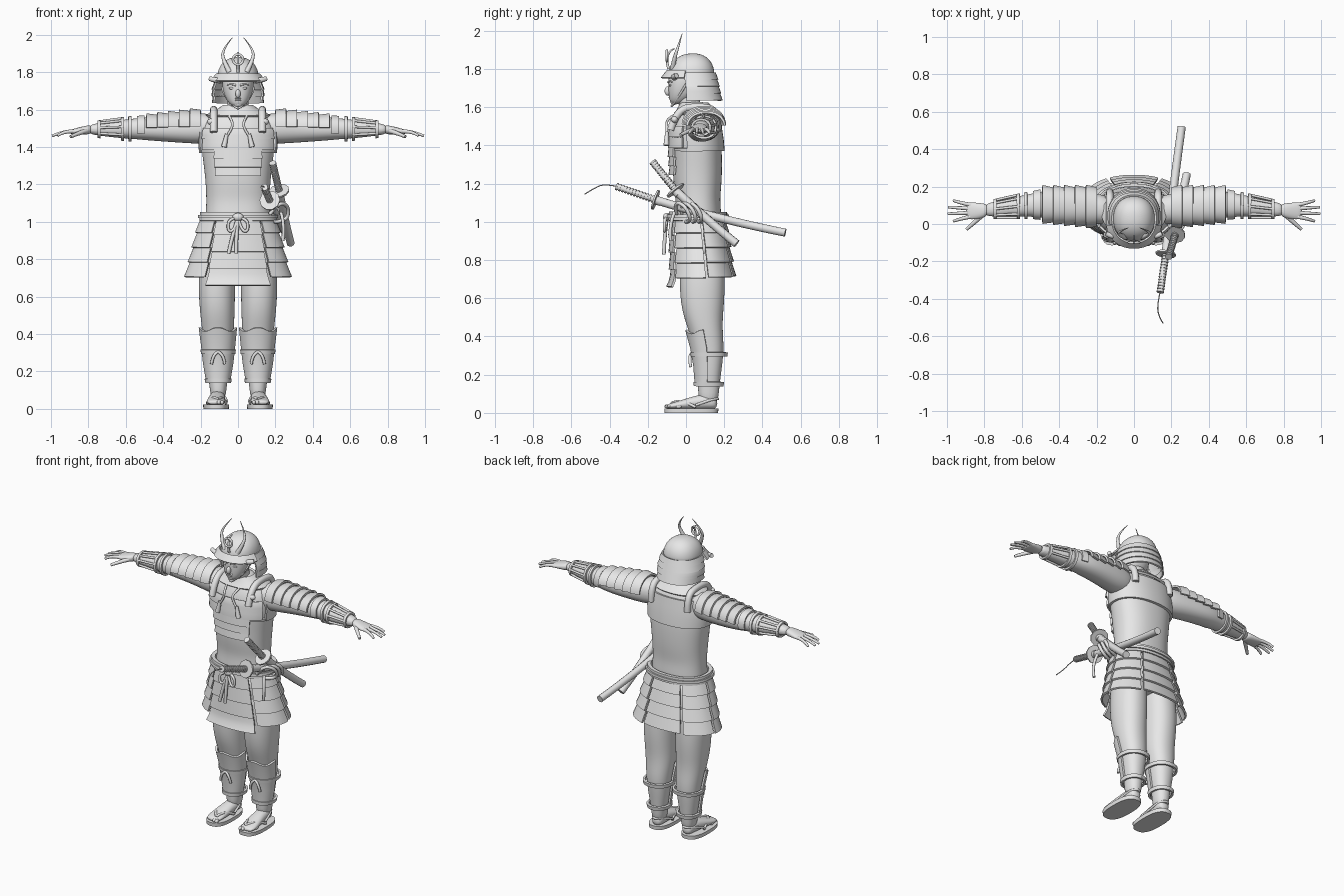
import bpy, bmesh
from math import sin, cos, pi, radians
from mathutils import Vector

cube = bpy.data.objects.get("Cube")
if cube:
    bpy.data.objects.remove(cube, do_unlink=True)

grey = bpy.data.materials.new("plain grey")
grey.use_nodes = True
tone = (0.8, 0.8, 0.8, 1)
grey.diffuse_color = tone
grey.node_tree.nodes["Principled BSDF"].inputs["Base Color"].default_value = tone

parts = []
AXES = {"Z": lambda u, v, t: (u, v, t), "X": lambda u, v, t: (t, u, v), "Y": lambda u, v, t: (u, t, v)}


def bake(name, data, modifiers=()):
    """Turn data plus modifiers into a plain mesh object."""
    temp = bpy.data.objects.new(name, data)
    bpy.context.collection.objects.link(temp)
    for kind, settings in modifiers:
        mod = temp.modifiers.new(kind, kind)
        for key, value in settings.items():
            setattr(mod, key, value)
    graph = bpy.context.evaluated_depsgraph_get()
    mesh = bpy.data.meshes.new_from_object(temp.evaluated_get(graph))
    bpy.data.objects.remove(temp, do_unlink=True)
    obj = bpy.data.objects.new(name, mesh)
    bpy.context.collection.objects.link(obj)
    mesh.materials.clear()
    mesh.materials.append(grey)
    parts.append(obj)
    return obj


def finish(name, bm, modifiers=()):
    bmesh.ops.recalc_face_normals(bm, faces=bm.faces)
    mesh = bpy.data.meshes.new(name)
    bm.to_mesh(mesh)
    bm.free()
    return bake(name, mesh, modifiers)


def section(table, t):
    """Cross-section (centre, radii) of a form at t, from rows sorted by t."""
    t = min(max(t, table[0][0]), table[-1][0])
    for low, high in zip(table, table[1:]):
        if t <= high[0]:
            f = (t - low[0]) / (high[0] - low[0])
            return [a + (b - a) * f for a, b in zip(low[1:], high[1:])]


def point(table, t, angle, off=0, axis="Z", side=1, power=2.2):
    cu, cv, ru, rv = section(table, t)
    s, c = sin(angle), cos(angle)
    bend = lambda w: (abs(w) ** (2 / power)) * (1 if w > 0 else -1)
    x, y, z = AXES[axis](cu + (ru + off) * bend(s), cv - (rv + off) * bend(c), t)
    return Vector((x * side, y, z))


def loft(name, table, axis="Z", side=1, n=20, level=2, power=2.2):
    bm = bmesh.new()
    rings = [[bm.verts.new(point(table, row[0], 2 * pi * i / n, 0, axis, side, power)) for i in range(n)] for row in table]
    for a, b in zip(rings, rings[1:]):
        for i in range(n):
            bm.faces.new((a[i], a[(i + 1) % n], b[(i + 1) % n], b[i]))
    bm.faces.new(rings[0])
    bm.faces.new(rings[-1])
    return finish(name, bm, [("SUBSURF", {"levels": level})] if level else [])


def plate(name, table, a0, a1, t0, t1, off=0.01, rows=1, flare=0, thick=0.012, wave=0, axis="Z", side=1):
    """Armour wrapped round a form, split in overlapping rows."""
    bm = bmesh.new()
    across, steps = max(4, int((a1 - a0) / 8)), 3
    for r in range(rows):
        grid = []
        for j in range(steps + 1):
            t = t0 + (t1 - t0) * (r + j / steps) / rows
            line = []
            for i in range(across + 1):
                u = i / across
                tt = t + wave * cos(4 * pi * u) * (1 - j / steps)
                p = point(table, tt, radians(a0 + (a1 - a0) * u), off + flare * j / steps, axis, side)
                line.append(bm.verts.new(p))
            grid.append(line)
        for p, q in zip(grid, grid[1:]):
            for i in range(across):
                bm.faces.new((p[i], p[i + 1], q[i + 1], q[i]))
    return finish(name, bm, [("SOLIDIFY", {"thickness": thick, "offset": 0})])


def tube(name, pts, r, taper=1, side=1):
    data = bpy.data.curves.new(name, "CURVE")
    data.dimensions, data.bevel_depth, data.bevel_resolution = "3D", r, 3
    data.use_fill_caps = True
    spline = data.splines.new("NURBS")
    spline.points.add(len(pts) - 1)
    for i, (p, co) in enumerate(zip(spline.points, pts)):
        p.co = (co[0] * side, co[1], co[2], 1)
        p.radius = 1 + (taper - 1) * i / (len(pts) - 1)
    spline.order_u = min(3, len(pts))
    spline.use_endpoint_u = True
    spline.resolution_u = 6
    return bake(name, data)


def ball(name, loc, size, side=1):
    bm = bmesh.new()
    bmesh.ops.create_uvsphere(bm, u_segments=16, v_segments=10, radius=1)
    bmesh.ops.scale(bm, vec=size, verts=bm.verts)
    bmesh.ops.translate(bm, vec=(loc[0] * side, loc[1], loc[2]), verts=bm.verts)
    return finish(name, bm)


# Forms as rows of (position, centre, centre, radius, radius)
torso = [(.97, 0, .06, .18, .125), (1.05, 0, .063, .172, .122), (1.12, 0, .063, .17, .115), (1.2, 0, .06, .173, .127),
         (1.3, 0, .06, .183, .13), (1.4, 0, .055, .198, .132), (1.48, 0, .05, .2, .125), (1.54, 0, .055, .185, .11),
         (1.58, 0, .055, .13, .085), (1.61, 0, .045, .075, .065), (1.63, 0, .04, .06, .06)]
skirt = [(.66, 0, .09, .285, .165), (.7, 0, .09, .265, .15), (1.04, 0, .06, .18, .125)]
head = [(1.615, 0, -.045, .028, .03), (1.635, 0, -.035, .05, .052), (1.67, 0, -.012, .073, .08),
        (1.72, 0, .0, .085, .095), (1.78, 0, .01, .088, .1), (1.83, 0, .015, .06, .07)]
dome = [(1.75, 0, .028, .114, .122), (1.79, 0, .028, .112, .122), (1.83, 0, .03, .1, .108), (1.865, 0, .033, .07, .075),
        (1.882, 0, .035, .025, .028)]
nape = [(1.63, 0, .05, .125, .13), (1.7, 0, .045, .13, .12), (1.78, 0, .03, .112, .118)]
leg = [(.04, .106, .118, .04, .05), (.13, .106, .118, .046, .056), (.22, .106, .122, .063, .064),
       (.33, .106, .12, .075, .08), (.42, .107, .105, .086, .088), (.5, .11, .09, .092, .103),
       (.6, .113, .085, .098, .118), (.75, .113, .085, .1, .12), (.92, .095, .07, .09, .11)]
arm = [(.1, .07, 1.5, .07, .07), (.2, .08, 1.5, .085, .085), (.3, .095, 1.498, .08, .076), (.4, .105, 1.497, .076, .068),
       (.48, .105, 1.497, .073, .062), (.56, .1, 1.498, .06, .055), (.66, .09, 1.495, .05, .045),
       (.74, .08, 1.495, .04, .034), (.8, .075, 1.494, .034, .025)]
palm = [(.78, .075, 1.494, .032, .026), (.82, .07, 1.49, .042, .023), (.87, .07, 1.484, .047, .016), (.9, .07, 1.48, .042, .012)]
foot = [(-.1, .122, .034, .04, .012), (-.06, .12, .038, .05, .018), (0, .116, .047, .047, .028), (.06, .112, .055, .042, .038),
        (.12, .108, .06, .042, .04), (.165, .108, .05, .03, .03)]
sole = [(0, .117, .028, .068, .14), (.024, .117, .028, .07, .142)]
shoulder = [(.18, .09, 1.5, .095, .09), (.5, .105, 1.495, .078, .058)]

# Trunk, neck and head
loft("torso", torso, n=28, power=2.3)
loft("neck", [(1.58, 0, .03, .062, .062), (1.64, 0, .01, .056, .058), (1.7, 0, .01, .056, .06)])
loft("head", head)
ball("nose", (0, -.096, 1.685), (.014, .016, .024))
for z, w in ((1.661, .026), (1.65, .022)):
    ball("lip", (0, -.08, z), (w, .012, .006))
ball("chin", (0, -.062, 1.628), (.026, .02, .016))

# Helmet
loft("helmet_dome", dome, n=28)
plate("helmet_brim", dome, -78, 78, 1.79, 1.752, .004, flare=.03, thick=.01)
plate("helmet_neck_guard", nape, 72, 288, 1.78, 1.635, .003, rows=4, flare=.006, thick=.01)
tube("helmet_crest_ring", [(.028 * sin(a * pi / 6), -.1, 1.868 + .028 * cos(a * pi / 6)) for a in range(13)], .007)
tube("helmet_crest_stem", [(0, -.09, 1.8), (0, -.105, 1.84), (0, -.085, 1.9), (0, -.06, 1.905)], .008, .5)

# Chest armour and back armour
plate("chest_plate", torso, -62, 62, 1.5, 1.385, .008, rows=2, flare=.006)
plate("belly_plate", torso, -36, 36, 1.385, 1.245, .01, rows=3, flare=.008)
plate("back_plate", torso, 72, 288, 1.54, 1.37, .008, rows=1, thick=.014)
plate("chest_band", torso, -180, 180, 1.385, 1.37, .004)
plate("collar", torso, -180, 180, 1.62, 1.565, .006, flare=.012, thick=.014)

# Skirt of hanging plates, belt and bow
loft("under_skirt", [(.78, 0, .083, .22, .125), (.9, 0, .07, .2, .125), (1.02, 0, .06, .175, .12)])
plate("skirt_front", skirt, -32, 32, 1.02, .66, .014, rows=4, flare=.01)
plate("skirt_back", skirt, 155, 205, 1.02, .715, .008, rows=4, flare=.012)
plate("belt", torso, -180, 180, 1.052, 1.005, .02, thick=.022)
plate("belt_cord", torso, -180, 180, 1.037, 1.02, .034, thick=.012)
ball("belt_knot", (0, -.1, 1.025), (.03, .02, .022))
for s in (1, -1):
    tube("belt_bow", [(0, -.1, 1.02), (.05 * s, -.112, 1.02), (.055 * s, -.113, .95), (.02 * s, -.112, .95), (0, -.1, 1.02)], .008)
    tube("belt_tail", [(0, -.1, 1.02), (-.02 + s * .01, -.112, .93), (-.03 + s * .02, -.116, .83)], .01)

for s in (1, -1):
    # Face and helmet sides
    ball("eye", (.032, -.08, 1.714), (.017, .01, .007), s)
    tube("eyebrow", [(.012, -.093, 1.73), (.035, -.09, 1.739), (.058, -.072, 1.732)], .006, .5, s)
    tube("horn", [(.045, -.07, 1.8), (.078, -.06, 1.86), (.085, -.04, 1.92), (.03, -.02, 1.985)], .015, .1, s)
    tube("helmet_wing", [(.095, -.06, 1.755), (.12, -.07, 1.758), (.15, -.05, 1.765)], .016, .8, s)
    tube("chin_cord", [(.085, .0, 1.72), (.07, -.04, 1.65), (.0, -.075, 1.605)], .006, 1, s)

    # Skirt sides
    plate("skirt_side", skirt, 36, 94, 1.02, .705, .008, 4, .012, side=s)
    plate("skirt_rear_side", skirt, 98, 151, 1.02, .71, .008, 4, .012, side=s)

    # Shoulder straps and chest tassels
    tube("shoulder_strap", [(.13, -.08, 1.48), (.13, -.05, 1.59), (.13, .08, 1.605), (.13, .17, 1.58), (.13, .17, 1.48)], .02, 1, s)
    ball("strap_toggle", (.14, -.06, 1.535), (.025, .018, .018), s)
    tube("tassel_cord", [(.05, -.04, 1.57), (.03, -.1, 1.54), (.03, -.1, 1.5), (.065, -.1, 1.45)], .007, 1, s)
    tube("tassel", [(.06, -.1, 1.47), (.075, -.103, 1.4)], .009, 1.7, s)

    # Arms with shoulder guards and forearm splints
    loft("arm", arm, "X", s)
    plate("shoulder_guard", shoulder, 95, 265, .2, .49, .006, 5, .014, axis="X", side=s)
    for t in (.57, .61, .735):
        plate("arm_strap", arm, -180, 180, t, t + .016, .008, axis="X", side=s)
    for a in range(60, 310, 40):
        tube("arm_splint", [point(arm, t, radians(a), .008, "X") for t in (.61, .67, .75)], .007, 1, s)
    plate("elbow_band", arm, 70, 290, .5, .54, .006, axis="X", side=s)

    # Hands
    loft("palm", palm, "X", s)
    for base, tip, reach in ((.102, .125, .965), (.082, .09, .992), (.06, .055, .994), (.04, .015, .965)):
        tube("finger", [(.87, base, 1.484), (.93, (base + tip) / 2, 1.486), (reach, tip, 1.46)], .0115, .6, s)
    tube("thumb", [(.81, .05, 1.487), (.85, .01, 1.475), (.895, -.028, 1.455)], .014, .6, s)

    # Legs with shin guards
    loft("leg", leg, "Z", s)
    plate("shin_guard", leg, -85, 85, .425, .15, .01, thick=.012, wave=.01, side=s)
    for t in (.295, .14):
        plate("shin_strap", leg, -180, 180, t, t + .022, .014, thick=.014, side=s)
    for d in (1, -1):
        tube("shin_bow", [(.106, .025, .305), (.106 + .03 * d, .015, .29), (.106 + .035 * d, .025, .24)], .008, 1, s)

    # Feet and sandals
    loft("foot", foot, "Y", s)
    loft("sandal_sole", sole, "Z", s, n=40, level=0, power=2.6)
    for i in range(5):
        ball("toe", (.085 + .018 * i, -.095 + .007 * i * i / 2, .034), (.011, .018, .011), s)
    for d in (1, -1):
        tube("sandal_strap", [(.103, -.075, .05), (.117 + .03 * d, -.03, .075), (.114 + .05 * d, .05, .03)], .008, 1, s)
    tube("heel_strap", [(.06, .05, .04), (.068, .13, .07), (.108, .18, .075), (.15, .13, .07), (.16, .05, .04)], .007, 1, s)


def sword(name, end, guard, mid, tip):
    """Sheathed sword: wrapped grip, round guard, curved scabbard."""
    end, guard = Vector(end), Vector(guard)
    way = (guard - end).normalized()
    tube(name + "_grip", [end, guard], .016)
    for i in range(13):
        p = end.lerp(guard, i / 13)
        tube(name + "_wrap", [p, p + way * .008], .02)
    tube(name + "_guard", [guard - way * .005, guard + way * .005], .055)
    tube(name + "_collar", [guard, guard + way * .03], .024)
    tube(name + "_scabbard", [guard, mid, tip], .023, .95)


# Swords on the left hip, with cords
sword("long_sword", (.14, -.365, 1.185), (.17, -.16, 1.115), (.205, .16, 1.015), (.255, .52, .943))
sword("short_sword", (.185, -.175, 1.315), (.22, -.055, 1.165), (.25, .12, 1.0), (.282, .265, .885))
tube("loose_thread", [(.14, -.36, 1.185), (.125, -.43, 1.2), (.13, -.49, 1.17), (.155, -.53, 1.145)], .003)
for shift in (0, .03, .06):
    tube("sword_cord", [(.17, shift - .05, 1.04), (.22, shift - .06, 1.11), (.275, shift, 1.08), (.26, shift + .03, 1.0),
                        (.19, shift, 1.0)], .01)
tube("cord_tail", [(.23, -.06, 1.05), (.25, -.09, .98), (.24, -.08, .9)], .009)

# Smooth shading with sharp plate edges
bpy.ops.object.select_all(action="DESELECT")
for obj in parts:
    obj.select_set(True)
bpy.context.view_layer.objects.active = parts[0]
bpy.ops.object.shade_smooth_by_angle(angle=radians(40))
